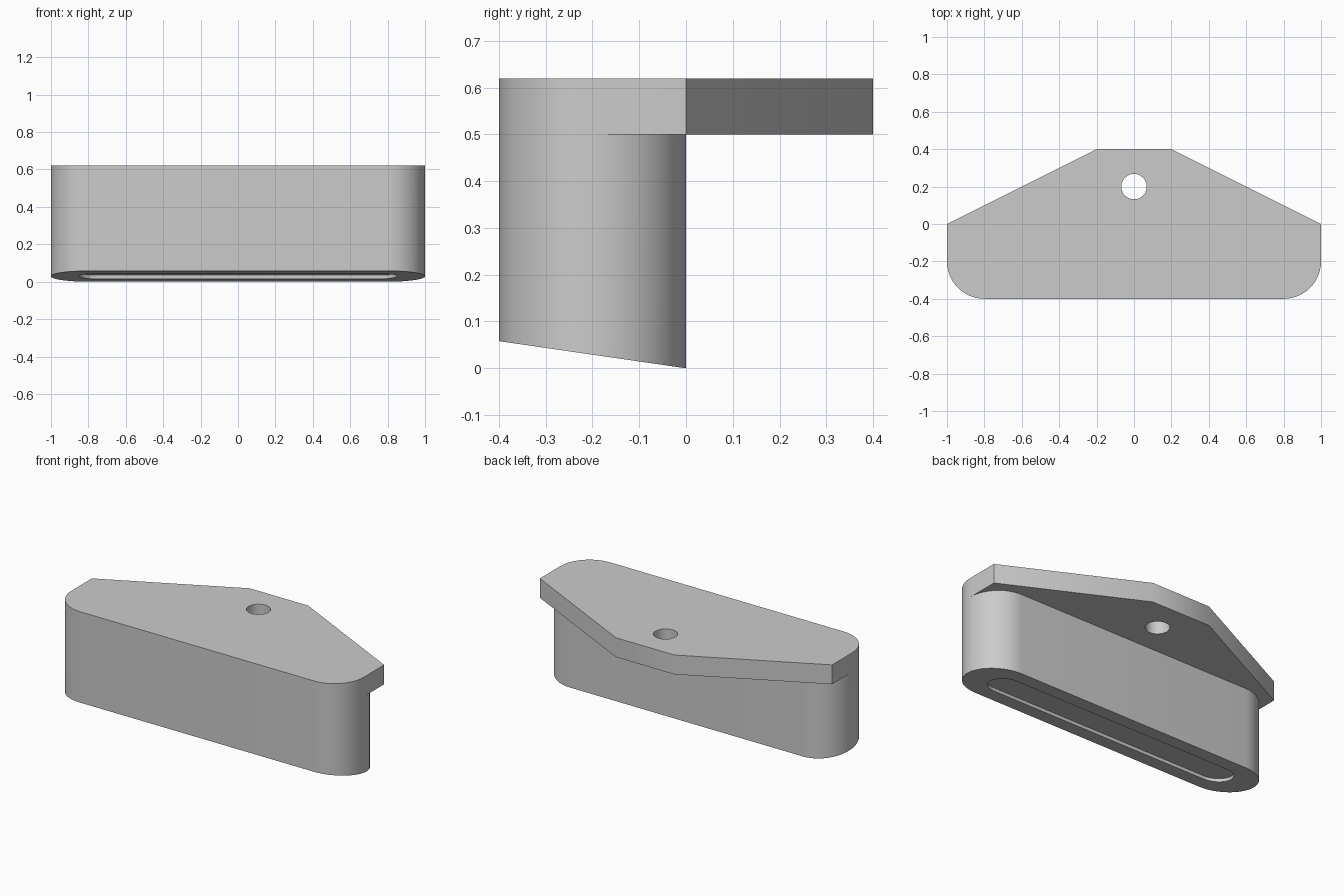
import bpy, bmesh, math

cube = bpy.data.objects.get("Cube")
if cube:
    bpy.data.objects.remove(cube, do_unlink=True)

grey = bpy.data.materials.new("light grey")
grey.use_nodes = True
COLOUR = (0.6, 0.6, 0.6, 1)
grey.diffuse_color = COLOUR
grey.node_tree.nodes["Principled BSDF"].inputs["Base Color"].default_value = COLOUR

MID_Y = -0.2     # centre line of the rounded body
TOP, PLATE_BASE = 0.62, 0.5
STEPS = 24


def slant(x, y):
    """Height of the sloping underside, lowest at the back."""
    return -0.145 * y


def arc(cx, cy, r, start, end):
    return [(cx + r * math.cos(a), cy + r * math.sin(a))
            for a in (math.radians(start + (end - start) * i / STEPS)
                      for i in range(STEPS + 1))]


def slot(half, r):
    """Outline with straight sides and two round ends."""
    return arc(half, MID_Y, r, -90, 90) + arc(-half, MID_Y, r, 90, 270)


def prism(name, outline, low, high):
    """Closed solid over an outline; low and high are functions of x and y."""
    bm = bmesh.new()
    bottom = [bm.verts.new((x, y, low(x, y))) for x, y in outline]
    top = [bm.verts.new((x, y, high(x, y))) for x, y in outline]
    bm.faces.new(bottom[::-1])
    bm.faces.new(top)
    n = len(outline)
    for i in range(n):
        j = (i + 1) % n
        bm.faces.new((bottom[i], bottom[j], top[j], top[i]))
    mesh = bpy.data.meshes.new(name)
    bm.to_mesh(mesh)
    bm.free()
    mesh.materials.append(grey)
    obj = bpy.data.objects.new(name, mesh)
    bpy.context.collection.objects.link(obj)
    return obj


def combine(target, other, operation):
    mod = target.modifiers.new(operation.lower(), 'BOOLEAN')
    mod.operation, mod.solver, mod.object = operation, 'EXACT', other
    bpy.context.view_layer.objects.active = target
    bpy.ops.object.modifier_apply(modifier=mod.name)
    bpy.data.objects.remove(other, do_unlink=True)


def level(z):
    return lambda x, y: z


# Rounded body with a sloping underside
body = prism("bracket_body", slot(0.8, 0.2), slant, level(TOP))

# Tapered mounting plate reaching out at the back
plate = prism("mounting_plate",
              [(-1, MID_Y), (1, MID_Y), (1, 0), (0.2, 0.4), (-0.2, 0.4), (-1, 0)],
              level(PLATE_BASE), level(TOP))
combine(body, plate, 'UNION')

# Screw hole through the plate
hole = prism("screw_hole", arc(0, 0.2, 0.068, 0, 360)[:-1], level(0.4), level(0.7))
combine(body, hole, 'DIFFERENCE')

# Shallow slot-shaped pocket in the underside
pocket = prism("pocket", slot(0.75, 0.1), level(-0.1),
               lambda x, y: slant(x, y) + 0.02)
combine(body, pocket, 'DIFFERENCE')

bpy.ops.object.select_all(action='DESELECT')
body.select_set(True)
bpy.context.view_layer.objects.active = body
bpy.ops.object.shade_smooth_by_angle(angle=math.radians(30))
